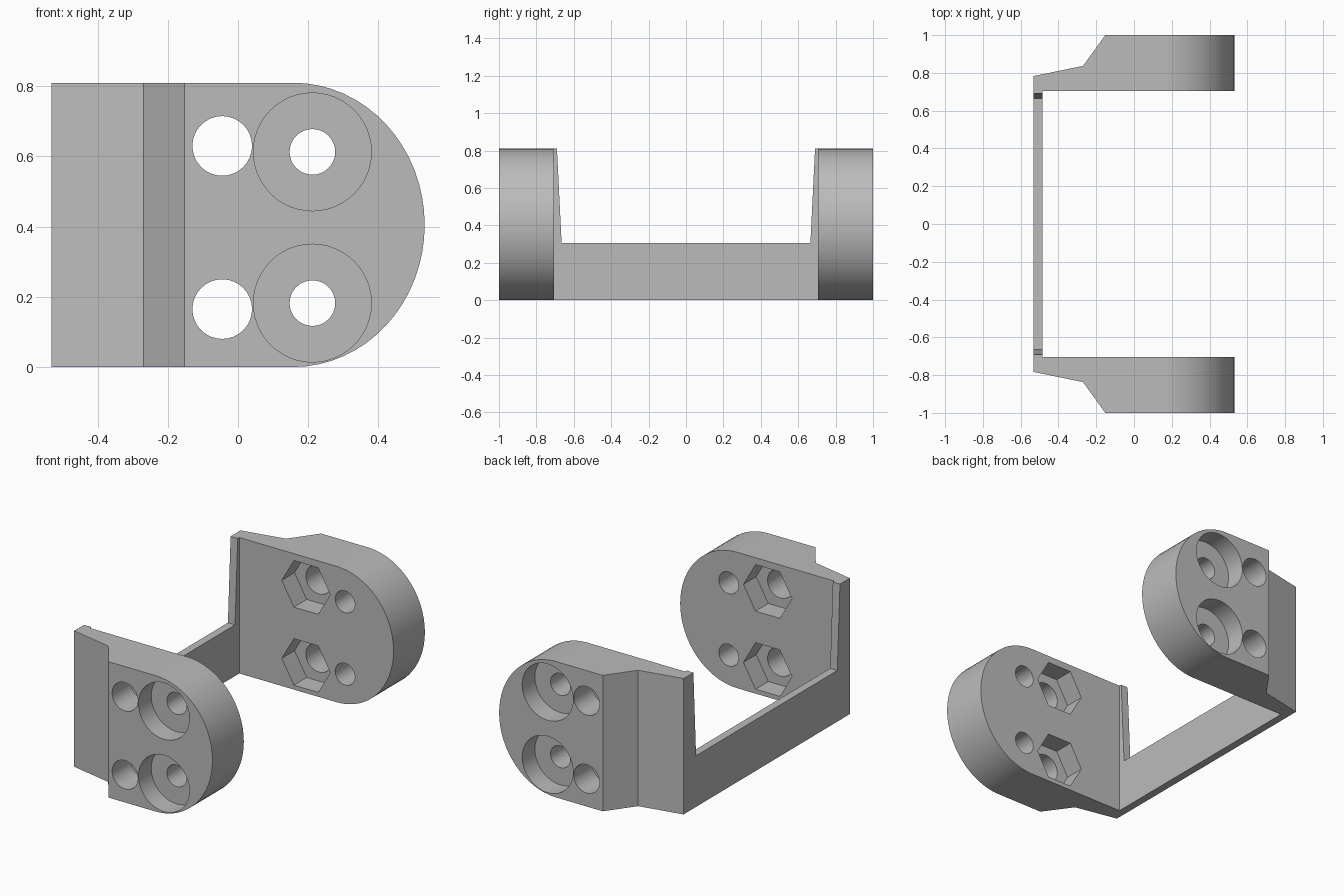
import bpy, bmesh
from math import sin, cos, pi, radians
from mathutils import Vector

cube = bpy.data.objects.get("Cube")
if cube:
    bpy.data.objects.remove(cube, do_unlink=True)

grey = bpy.data.materials.new("plain grey")
grey.use_nodes = True
grey.diffuse_color = (0.5, 0.5, 0.5, 1)
grey.node_tree.nodes["Principled BSDF"].inputs["Base Color"].default_value = (0.5, 0.5, 0.5, 1)

HEIGHT = 0.81
BACK, END = -0.532, 0.532      # extent in x
INNER, OUTER = 0.705, 1.0      # cheek faces in y
WEB = 0.047                    # web thickness
POCKET = 0.12


def prism(name, points, direction):
    """Extrude a flat outline of 3D points along a direction."""
    bm = bmesh.new()
    face = bm.faces.new([bm.verts.new(p) for p in points])
    new = bmesh.ops.extrude_face_region(bm, geom=[face])["geom"]
    moved = [v for v in new if isinstance(v, bmesh.types.BMVert)]
    bmesh.ops.translate(bm, verts=moved, vec=Vector(direction))
    bmesh.ops.recalc_face_normals(bm, faces=bm.faces)
    mesh = bpy.data.meshes.new(name)
    bm.to_mesh(mesh)
    bm.free()
    mesh.materials.append(grey)
    obj = bpy.data.objects.new(name, mesh)
    bpy.context.collection.objects.link(obj)
    return obj


def apply_boolean(obj, tool, operation):
    """Combine obj with a tool shape and remove the tool."""
    mod = obj.modifiers.new("cut", "BOOLEAN")
    mod.operation, mod.object, mod.solver = operation, tool, "EXACT"
    bpy.context.view_layer.objects.active = obj
    bpy.ops.object.modifier_apply(modifier=mod.name)
    bpy.data.objects.remove(tool, do_unlink=True)


def bore(obj, x, z, radius, sides, y0, y1):
    """Cut a round or hexagonal hole running along y."""
    ring = [(x + radius * cos(2 * pi * i / sides), y0,
             z + radius * sin(2 * pi * i / sides)) for i in range(sides)]
    apply_boolean(obj, prism("hole_cutter", ring, (0, y1 - y0, 0)), "DIFFERENCE")


def build_cheek(name, side):
    # Side outline with a rounded free end
    mid = HEIGHT / 2
    centre = END - 0.375
    steps = 32
    outline = [(BACK - 0.2, HEIGHT), (BACK - 0.2, 0)]
    outline += [(centre + (END - centre) * cos(a), mid + mid * sin(a))
                for a in (-pi / 2 + pi * i / steps for i in range(steps + 1))]
    cheek = prism(name, [(x, side * 0.5, z) for x, z in outline], (0, side * 0.7, 0))

    # Plan outline with the stepped, sloping shoulder
    plan = [(BACK, INNER), (END + 0.1, INNER), (END + 0.1, OUTER),
            (-0.152, OUTER), (-0.27, 0.837), (BACK, 0.783)]
    block = prism("plan_cutter", [(x, side * y, -0.1) for x, y in plan], (0, 0, 1.1))
    apply_boolean(cheek, block, "INTERSECT")

    # Bolt holes with outer counterbores, and holes with inner hexagon pockets
    for z in (0.182, 0.613):
        bore(cheek, 0.212, z, 0.065, 32, side * 0.6, side * 1.1)
        bore(cheek, 0.212, z, 0.168, 48, side * (OUTER - POCKET), side * 1.1)
    for z in (0.165, 0.63):
        bore(cheek, -0.045, z, 0.085, 32, side * 0.6, side * 1.1)
        bore(cheek, -0.045, z, 0.16, 6, side * 0.6, side * (INNER + POCKET))
    return cheek


def build_web():
    # Thin back wall with a wide tapered notch
    half = [(INNER, 0), (INNER, HEIGHT), (0.69, HEIGHT), (0.665, 0.305)]
    outline = half + [(-y, z) for y, z in reversed(half)]
    return prism("back_web", [(BACK, y, z) for y, z in outline], (WEB, 0, 0))


parts = [build_cheek("front_cheek", -1), build_cheek("back_cheek", 1), build_web()]

# Smooth the curved walls, keep real edges sharp
for part in parts:
    bpy.ops.object.select_all(action="DESELECT")
    part.select_set(True)
    bpy.context.view_layer.objects.active = part
    bpy.ops.object.shade_smooth_by_angle(angle=radians(25))
